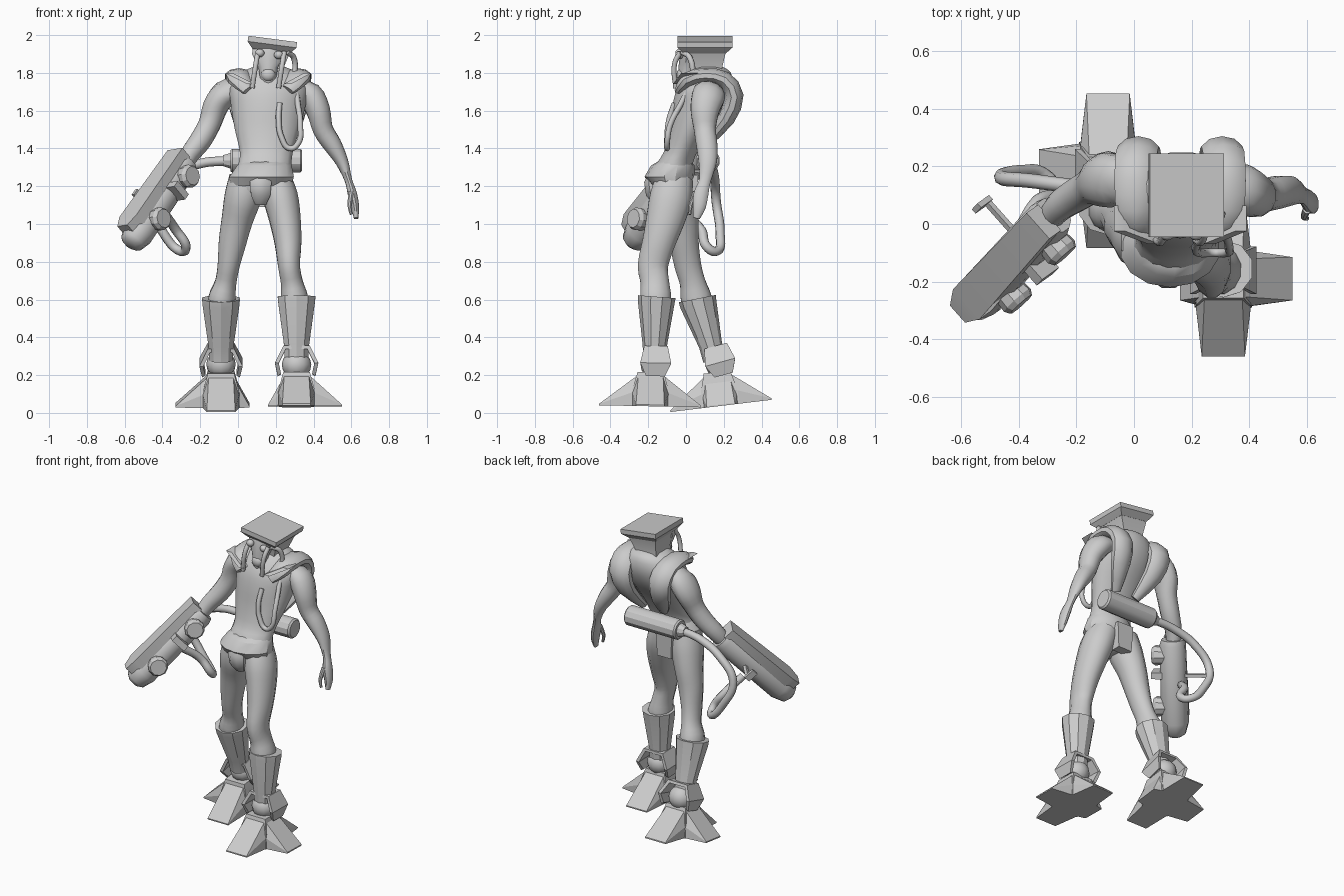
import bpy, bmesh, math
from mathutils import Vector, Matrix

cube = bpy.data.objects.get("Cube")
if cube:
    bpy.data.objects.remove(cube)

grey = bpy.data.materials.new("plain_grey")
grey.use_nodes = True
grey.diffuse_color = (0.6, 0.6, 0.6, 1)
grey.node_tree.nodes["Principled BSDF"].inputs["Base Color"].default_value = (0.6, 0.6, 0.6, 1)
I = Matrix.Identity(4)


def finish(name, bm, M=I, angle=40):
    bmesh.ops.transform(bm, matrix=M, verts=bm.verts)
    bmesh.ops.recalc_face_normals(bm, faces=bm.faces)
    mesh = bpy.data.meshes.new(name)
    bm.to_mesh(mesh)
    bm.free()
    mesh.materials.append(grey)
    ob = bpy.data.objects.new(name, mesh)
    bpy.context.collection.objects.link(ob)
    bpy.ops.object.select_all(action='DESELECT')
    ob.select_set(True)
    bpy.context.view_layer.objects.active = ob
    bpy.ops.object.shade_smooth_by_angle(angle=math.radians(angle))
    return ob


def smooth_path(secs, steps):
    # Catmull-Rom interpolation of section tuples
    out = []
    for i in range(len(secs) - 1):
        p = [secs[max(i - 1, 0)], secs[i], secs[i + 1], secs[min(i + 2, len(secs) - 1)]]
        for s in range(steps):
            t = s / steps
            out.append([0.5 * (2 * b + (c - a) * t + (2 * a - 5 * b + 4 * c - d) * t * t
                               + (3 * b - a - 3 * c + d) * t ** 3) for a, b, c, d in zip(*p)])
    return out + [list(secs[-1])]


def loft(name, secs, sides=12, steps=3, flat=False, M=I, angle=40):
    # sections are (x, y, z, half width, half depth)
    secs = smooth_path(secs, steps) if steps > 1 else secs
    pts = [Vector(s[:3]) for s in secs]
    bm, rings = bmesh.new(), []
    k = math.sqrt(2) if sides == 4 else 1
    for i, s in enumerate(secs):
        t = pts[min(i + 1, len(pts) - 1)] - pts[max(i - 1, 0)]
        t = Vector((0, 0, 1)) if flat else t.normalized()
        u = Vector((1, 0, 0))
        u = (u - t * u.dot(t)).normalized()
        v = t.cross(u)
        ring = []
        for j in range(sides):
            a = 2 * math.pi * (j + 0.5) / sides
            ring.append(bm.verts.new(pts[i] + u * math.cos(a) * s[3] * k + v * math.sin(a) * s[4] * k))
        rings.append(ring)
    for a, b in zip(rings, rings[1:]):
        for j in range(sides):
            n = (j + 1) % sides
            bm.faces.new((a[j], a[n], b[n], b[j]))
    bm.faces.new(rings[0])
    bm.faces.new(rings[-1])
    return finish(name, bm, M, angle)


def box(name, lo, hi, M=I):
    bm = bmesh.new()
    lo, hi = Vector(lo), Vector(hi)
    bmesh.ops.create_cube(bm, size=1, matrix=Matrix.Translation((lo + hi) / 2) @ Matrix.Diagonal((*(hi - lo), 1)))
    return finish(name, bm, M, 30)


def ball(name, c, r, M=I):
    bm = bmesh.new()
    bmesh.ops.create_uvsphere(bm, u_segments=12, v_segments=8, radius=1,
                              matrix=Matrix.Translation(c) @ Matrix.Diagonal((*r, 1)))
    return finish(name, bm, M, 60)


def hose(name, pts, r):
    cu = bpy.data.curves.new(name, 'CURVE')
    cu.dimensions, cu.bevel_depth, cu.bevel_resolution = '3D', r, 2
    cu.use_fill_caps, cu.resolution_u = True, 6
    sp = cu.splines.new('BEZIER')
    sp.bezier_points.add(len(pts) - 1)
    for bp, p in zip(sp.bezier_points, pts):
        bp.co = p
        bp.handle_left_type = bp.handle_right_type = 'AUTO'
    cu.materials.append(grey)
    bpy.context.collection.objects.link(bpy.data.objects.new(name, cu))


# Torso, pelvis and loin guards
loft("torso", [(.13, -.06, 1.1, .05, .06), (.12, -.07, 1.18, .16, .1), (.14, -.065, 1.3, .145, .1),
               (.15, -.03, 1.38, .143, .09), (.155, .02, 1.5, .175, .11), (.16, .07, 1.62, .2, .145),
               (.165, .1, 1.72, .21, .15), (.165, .12, 1.8, .15, .12), (.165, .12, 1.83, .09, .08)], 16, 3, True)
loft("belt", [(.12, -.08, 1.2, .165, .1), (.125, -.085, 1.25, .175, .135),
              (.14, -.07, 1.31, .148, .115), (.145, -.06, 1.33, .13, .09)], 14, 1, True, angle=30)
loft("front_guard", [(.12, -.14, 1.1, .03, .03), (.12, -.17, 1.15, .055, .045),
                     (.12, -.18, 1.22, .062, .045), (.12, -.17, 1.27, .045, .03)], 8, 1, True)
loft("rear_guard", [(.12, .03, 1.09, .05, .03), (.12, .03, 1.26, .06, .035)], 4, 1, True)

# Padded yoke over the shoulders and down the back
for name, cx, s in (("right_yoke", .005, 1), ("left_yoke", .315, -1)):
    loft(name, [(cx + s * .05, -.04, 1.71, .035, .02), (cx, .01, 1.765, .06, .04), (cx, .1, 1.785, .075, .04),
                (cx, .2, 1.765, .075, .045), (cx + s * .01, .255, 1.68, .075, .05),
                (cx + s * .03, .215, 1.56, .065, .045), (cx + s * .08, .11, 1.43, .03, .025)], 10, 2)
for name, a, b in (("right_collar_flap", -.05, .07), ("left_collar_flap", .37, .26)):
    loft(name, [(a, .02, 1.8, .02, .045), (b, -.04, 1.74, .02, .03)], 4, 1, True)

# Head with its flat slab top, tilted sideways
H = Matrix.Translation((.18, .1, 1.95)) @ Matrix.Rotation(.13, 4, 'Y')
loft("head_column", [(-.01, .02, -.28, .09, .09), (0, .015, -.12, .075, .075), (0, .01, -.03, .1, .1)], 4, 1, True, H, 30)
loft("head_slab", [(0, 0, -.035, .1, .11), (0, 0, -.01, .122, .135), (0, 0, 0, .13, .145), (0, 0, .03, .13, .145)],
     4, 1, True, H, 20)
loft("face", [(.16, -.005, 1.735, .025, .025), (.16, 0, 1.77, .045, .04), (.16, .01, 1.83, .055, .05),
              (.16, .02, 1.9, .09, .05), (.17, .03, 1.94, .09, .05)], 10, 2, True)
ball("muzzle", (.16, -.025, 1.79), (.038, .025, .035))
for x, z in ((.115, 1.905), (.215, 1.895)):
    ball("eye", (x, -.035, z), (.025, .022, .022))
for x in (.085, .225):
    hose("face_tube", [(x + .02, -.03, 1.91), (x + .01, -.06, 1.85), (x - .01, -.055, 1.72)], .014)
hose("breathing_hose", [(.26, -.02, 1.91), (.295, .02, 1.88), (.3, .03, 1.76), (.315, -.02, 1.65), (.33, -.085, 1.52),
                        (.32, -.1, 1.43), (.275, -.1, 1.4), (.23, -.1, 1.46), (.215, -.09, 1.55),
                        (.22, -.06, 1.64)], .015)

# Arms
loft("left_arm", [(.31, .13, 1.71, .05, .07), (.38, .12, 1.68, .07, .09), (.425, .1, 1.6, .065, .078),
                  (.45, .1, 1.5, .055, .06), (.5, .11, 1.42, .05, .058), (.55, .115, 1.33, .035, .05),
                  (.585, .1, 1.23, .02, .032), (.605, .08, 1.16, .025, .04), (.62, .07, 1.09, .022, .035),
                  (.625, .055, 1.03, .012, .018)])
loft("left_thumb", [(.6, .05, 1.17, .015, .015), (.59, .025, 1.1, .012, .012), (.6, .02, 1.05, .008, .008)], 8, 2)
loft("right_arm", [(.01, .13, 1.73, .05, .07), (-.07, .15, 1.69, .07, .095), (-.12, .15, 1.62, .068, .09),
                   (-.15, .13, 1.53, .06, .065), (-.2, .1, 1.44, .058, .06), (-.26, .06, 1.36, .05, .055),
                   (-.3, .01, 1.28, .04, .045)])

# Arm cannon, built along its own axis
D = Vector((-.476, -.525, -.705)).normalized()
K = Vector((.65, -.74, .1))
K = (K - D * K.dot(D)).normalized()
U = D.cross(K)
G = Matrix.Translation((-.28, .03, 1.32)) @ Matrix((K, U, D)).transposed().to_4x4()
loft("cannon_barrel", [(0, 0, 0, .07, .07), (0, 0, .03, .08, .08), (0, 0, .52, .085, .085),
                       (0, 0, .59, .065, .065), (0, 0, .61, .035, .035)], 12, 1, True, G)
loft("cannon_top_plate", [(0, .065, -.01, .06, .035), (0, .075, .5, .07, .035), (0, .075, .57, .04, .03)],
     4, 1, True, G, 30)
for z in (.1, .42):
    R = G @ Matrix.Translation((.03, -.01, z)) @ Matrix.Rotation(math.pi / 2, 4, 'Y')
    loft("cannon_knob", [(0, 0, 0, .055, .055), (0, 0, .075, .062, .062), (0, 0, .095, .05, .05)], 10, 1, True, R, 30)
box("cannon_fin", (.06, -.05, .2), (.13, .05, .24), G)
box("cannon_crossbar", (-.22, -.03, .21), (.1, -.01, .23), G)
box("crossbar_end", (-.22, -.03, .2), (-.2, .04, .24), G)

# Fuel canister and its hose
C = Matrix.Translation((-.04, .115, 1.335)) @ Matrix.Rotation(math.pi / 2, 4, 'Y')
loft("canister", [(0, 0, 0, .058, .058), (0, 0, .01, .065, .065), (0, 0, .37, .065, .065), (0, 0, .38, .055, .055)],
     12, 1, True, C, 30)
loft("canister_nozzle", [(0, 0, -.04, .03, .03), (0, 0, .02, .05, .05)], 10, 1, True, C, 30)
hose("fuel_hose", [(-.05, .115, 1.335), (-.2, .13, 1.32), (-.36, .15, 1.25), (-.46, .16, 1.12), (-.4, .18, .96),
                   (-.3, .16, .855), (-.275, .11, .88), (-.33, .08, .97), (-.4, -.03, 1.07)], .025)

# Legs and tall boots
loft("left_leg", [(.19, -.06, 1.24, .09, .1), (.225, -.08, 1.14, .095, .115), (.25, -.11, 1.02, .085, .105),
                  (.265, -.145, .9, .073, .09), (.27, -.175, .78, .06, .083), (.285, -.165, .69, .06, .078),
                  (.3, -.16, .6, .075, .085), (.305, -.16, .5, .06, .07)])
loft("right_leg", [(.05, -.06, 1.24, .1, .1), (.025, -.05, 1.14, .1, .11), (-.005, -.025, 1.02, .085, .095),
                   (-.03, -.01, .9, .075, .08), (-.05, .01, .78, .06, .073), (-.065, .035, .69, .058, .07),
                   (-.085, .055, .6, .075, .085), (-.09, .08, .5, .06, .07)])
loft("left_boot", [(.31, -.165, .28, .065, .06), (.31, -.165, .36, .07, .065), (.31, -.157, .59, .103, .098),
                   (.31, -.155, .615, .105, .1)], 10, 1, angle=30)
loft("right_boot", [(-.09, .15, .28, .065, .06), (-.09, .13, .36, .07, .062), (-.09, .065, .58, .103, .098),
                    (-.09, .06, .605, .105, .1)], 10, 1, angle=30)


# Four-toed feet with ankle ball and arched ankle guard
def foot(side, sign, centre, pitch, lean):
    M = Matrix.Translation(centre) @ Matrix.Rotation(pitch, 4, 'X')
    loft(side + "_ankle_block", [(0, 0, 0, .1, .1), (0, 0, .09, .095, .095), (0, 0, .18, .07, .07)], 4, 1, True, M, 20)
    toes = (("front", 0, .27), ("rear", math.pi, .27),
            ("outer", sign * math.pi / 2, .24), ("inner", -sign * math.pi / 2, .15))
    for label, turn, reach in toes:
        bm = bmesh.new()
        root = [(-.1, 0), (.1, 0), (.1, .085), (.065, .17), (-.065, .17), (-.1, .085)]
        a = [bm.verts.new((x, -.06, z)) for x, z in root]
        b = [bm.verts.new((x * .75, -reach, min(z, .008))) for x, z in root[:2] + root[2:3] + root[5:]]
        for f in ((a[0], a[1], b[1], b[0]), (a[1], a[2], b[2], b[1]), (a[2], a[3], b[2]), (a[3], a[4], b[3], b[2]),
                  (a[4], a[5], b[3]), (a[5], a[0], b[0], b[3]), b, a):
            bm.faces.new(f)
        finish(f"{side}_{label}_toe", bm, M @ Matrix.Rotation(turn, 4, 'Z'), 15)
    A = M @ Matrix.Translation((0, .025, .22)) @ Matrix.Rotation(lean, 4, 'X')
    ball(side + "_ankle_ball", (0, -.005, 0), (.078, .075, .075), A)
    bm = bmesh.new()
    arch = [(.1, -.06, .05), (.115, .01, .082), (.07, .1, .062)]
    arch += [(-x, z, d) for x, z, d in reversed(arch)]
    rows = [[bm.verts.new((x * k, y * d, z * k)) for x, z, d in arch] for k, y in ((1, -1), (1, 1), (.82, 1), (.82, -1))]
    for r, s in zip(rows, rows[1:] + rows[:1]):
        for i in range(len(arch) - 1):
            bm.faces.new((r[i], r[i + 1], s[i + 1], s[i]))
    for i in (0, -1):
        bm.faces.new([r[i] for r in rows])
    finish(side + "_ankle_guard", bm, A, 30)


foot("left", 1, (.31, -.19, .035), -.02, 0)
foot("right", -1, (-.09, .185, .037), .12, .15)
